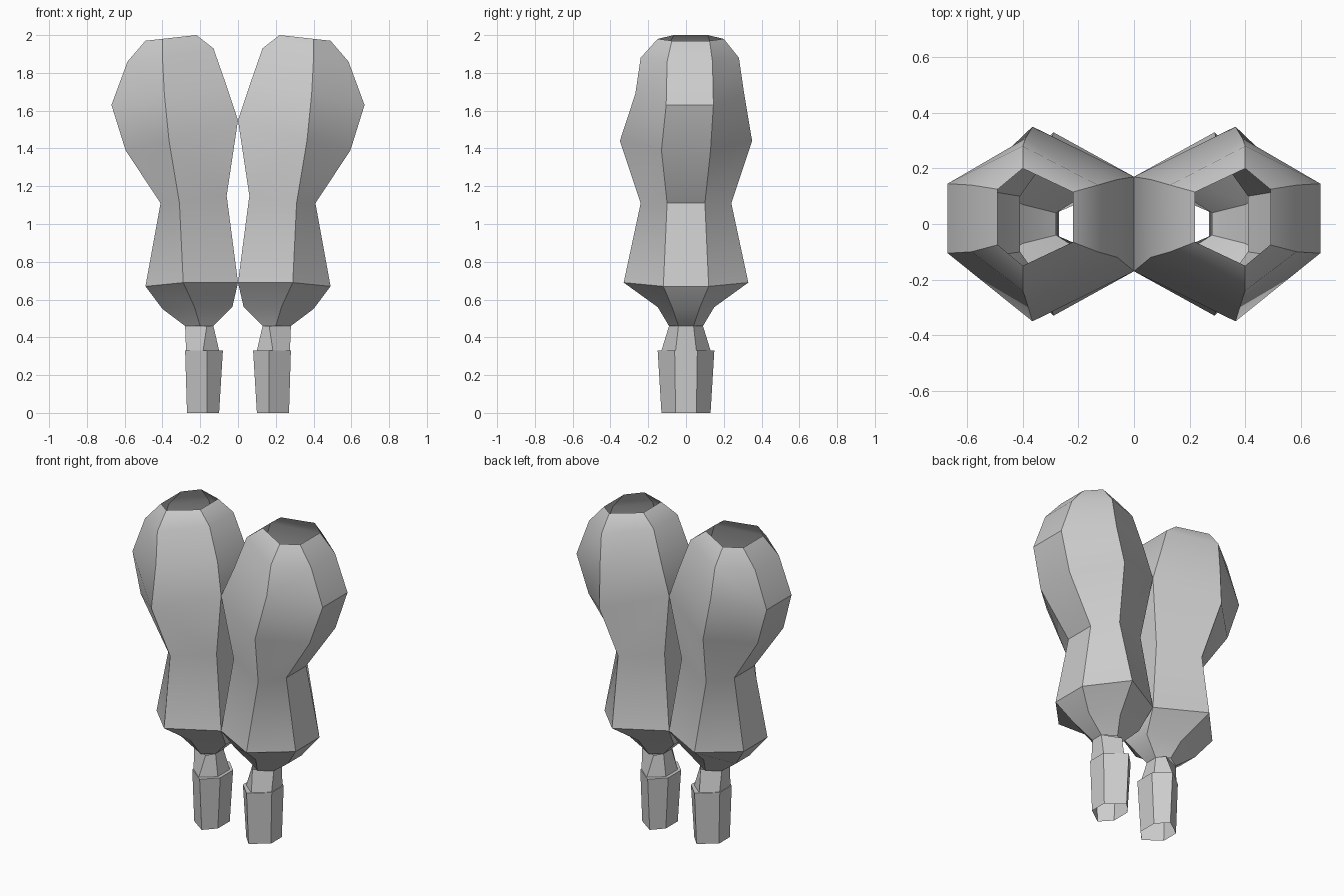
import bpy, bmesh

if "Cube" in bpy.data.objects:
    bpy.data.objects.remove(bpy.data.objects["Cube"])


def six_sided_tube(name, rings):
    """Open hexagonal tube with a mirrored twin across x = 0.
    Ring: inner x, inner z, inner half-width, mid x, mid z, mid half-depth,
    outer x, outer z, outer half-width, y shift."""
    bm = bmesh.new()
    loops = []
    for xi, zi, wi, xm, zm, d, xo, zo, wo, s in rings:
        pts = [(xi, s - wi, zi), (xm, s - d, zm), (xo, s - wo, zo),
               (xo, s + wo, zo), (xm, s + d, zm), (xi, s + wi, zi)]
        loops.append([bm.verts.new(p) for p in pts])
    for lower, upper in zip(loops, loops[1:]):
        for i in range(6):
            j = (i + 1) % 6
            bm.faces.new((lower[i], lower[j], upper[j], upper[i]))
    mesh = bpy.data.meshes.new(name)
    bm.to_mesh(mesh)
    bm.free()
    ob = bpy.data.objects.new(name, mesh)
    bpy.context.collection.objects.link(ob)
    mirror = ob.modifiers.new("mirror", 'MIRROR')
    mirror.use_mirror_merge = False
    bpy.ops.object.select_all(action='DESELECT')
    ob.select_set(True)
    bpy.context.view_layer.objects.active = ob
    bpy.ops.object.shade_smooth_by_angle(angle=0.6)
    return ob


# puffed upper section, waist and lower bulge
six_sided_tube("puffed_legs", [
    (.13, .46, .04, .20, .46, .09, .28, .46, .04, 0),
    (.03, .56, .08, .23, .56, .15, .40, .55, .07, 0),
    (.00, .69, .17, .29, .69, .33, .49, .67, .12, 0),
    (.06, 1.15, .13, .31, 1.11, .24, .41, 1.11, .10, 0),
    (.00, 1.55, .17, .365, 1.44, .35, .595, 1.39, .13, 0),
    (.06, 1.73, .14, .39, 1.69, .288, .67, 1.63, .125, .02),
    (.13, 1.93, .12, .40, 1.88, .26, .585, 1.86, .12, .02),
    (.22, 2.00, .09, .40, 1.98, .175, .49, 1.97, .10, .025),
])

# ankles, ledge and cuffs down to the ground
six_sided_tube("ankle_cuffs", [
    (.10, .00, .06, .165, .00, .13, .27, .00, .055, 0),
    (.08, .33, .065, .165, .33, .15, .28, .33, .06, 0),
    (.10, .33, .06, .185, .33, .13, .275, .33, .055, 0),
    (.13, .46, .04, .165, .46, .09, .28, .46, .04, 0),
])
